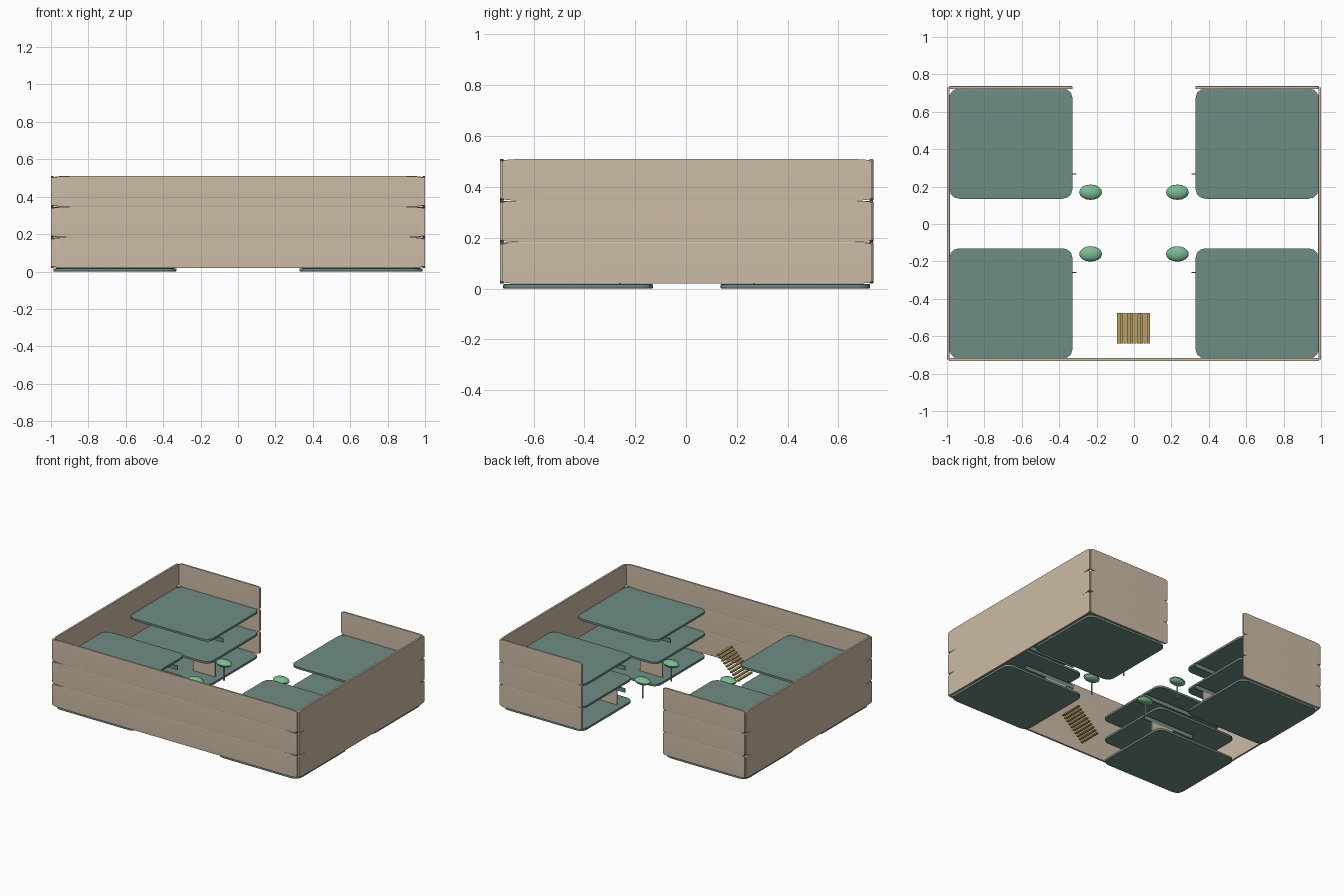
import bpy, bmesh, math

if "Cube" in bpy.data.objects:
    bpy.data.objects.remove(bpy.data.objects["Cube"])


def material(name, rgb):
    m = bpy.data.materials.new(name)
    m.diffuse_color = (*rgb, 1)
    m.use_nodes = True
    m.node_tree.nodes["Principled BSDF"].inputs["Base Color"].default_value = m.diffuse_color
    return m


TAN = material("tan wall", (0.61, 0.50, 0.38))
SLATE = material("slate green", (0.162, 0.262, 0.231))
LEAF = material("leaf green", (0.20, 0.50, 0.29))
WOOD = material("golden wood", (0.50, 0.34, 0.10))


def finish(name, bm, mat, smooth=True):
    mesh = bpy.data.meshes.new(name)
    bm.to_mesh(mesh)
    bm.free()
    mesh.materials.append(mat)
    obj = bpy.data.objects.new(name, mesh)
    bpy.context.collection.objects.link(obj)
    if smooth:
        bpy.ops.object.select_all(action='DESELECT')
        obj.select_set(True)
        bpy.context.view_layer.objects.active = obj
        bpy.ops.object.shade_smooth_by_angle(angle=math.radians(35))
    return obj


def box(name, x, y, z, mat, round_by=0.0):
    """Box from (min, max) ranges; rounding is stretched with the box."""
    bm = bmesh.new()
    bmesh.ops.create_cube(bm, size=1)
    if round_by:
        bmesh.ops.bevel(bm, geom=bm.edges[:], offset=round_by, segments=3,
                        profile=0.5, affect='EDGES')
    size = [r[1] - r[0] for r in (x, y, z)]
    mid = [(r[1] + r[0]) / 2 for r in (x, y, z)]
    bmesh.ops.scale(bm, verts=bm.verts, vec=size)
    bmesh.ops.translate(bm, verts=bm.verts, vec=mid)
    return finish(name, bm, mat, round_by > 0)


def span(a, b, sign):
    return tuple(sorted((a * sign, b * sign)))


STOREY = 0.1635

for level in range(3):
    base = level * STOREY
    wall_z = (base + 0.019, base + 0.019 + STOREY)

    # outer walls, with an opening in the middle of the back
    box("front_wall", (-0.99, 0.99), (-0.732, -0.717), wall_z, TAN, 0.05)
    for sx in (-1, 1):
        box("side_wall", span(0.985, 1.0, sx), (-0.724, 0.73), wall_z, TAN, 0.05)
        box("back_wall", span(0.33, 0.988, sx), (0.722, 0.737), wall_z, TAN, 0.05)

        # corner floor slabs
        for y in ((-0.72, -0.13), (0.135, 0.725)):
            box("floor_slab", span(0.33, 0.986, sx), y, (base, base + 0.018),
                SLATE, 0.08)

        # thin beams hanging under the upper slabs
        if level:
            for y in (-0.26, 0.267):
                box("hanging_beam", span(0.307, 0.72, sx), (y - 0.003, y + 0.003),
                    (base - 0.04, base - 0.01), SLATE)

# small ground floor partitions
for sx in (-1, 1):
    for y in (-0.26, 0.267):
        box("partition", span(0.37, 0.55, sx), (y - 0.004, y + 0.004),
            (0.018, 0.123), TAN)

# staircase of separate treads rising to the right
STEPS = 10
for i in range(STEPS):
    x = -0.092 + i * 0.0178
    z = 0.025 + i * 0.0162
    box("stair_tread", (x, x + 0.0165), (-0.64, -0.475), (z, z + 0.010), WOOD)

# trees with flattened crowns
for tx in (-0.232, 0.232):
    for ty in (-0.16, 0.17):
        bm = bmesh.new()
        bmesh.ops.create_uvsphere(bm, u_segments=16, v_segments=8, radius=1)
        bmesh.ops.scale(bm, verts=bm.verts, vec=(0.061, 0.041, 0.024))
        bmesh.ops.translate(bm, verts=bm.verts, vec=(tx, ty, 0.192))
        finish("tree_crown", bm, LEAF)
        bm = bmesh.new()
        bmesh.ops.create_cone(bm, cap_ends=True, segments=10, radius1=0.006,
                              radius2=0.006, depth=0.12)
        bmesh.ops.translate(bm, verts=bm.verts, vec=(tx, ty, 0.125))
        finish("tree_trunk", bm, TAN)
